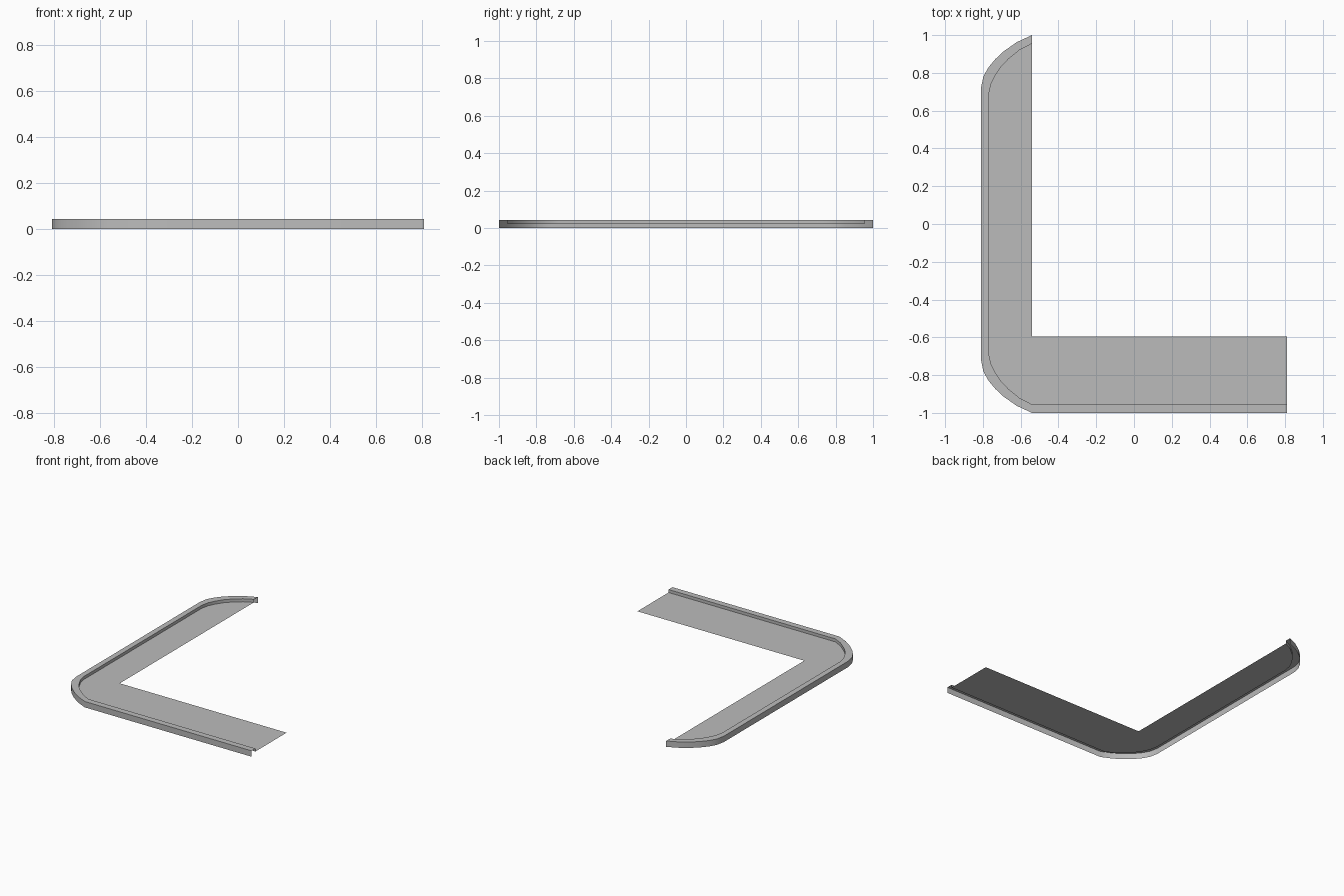
import bpy, bmesh, math

if "Cube" in bpy.data.objects:
    bpy.data.objects.remove(bpy.data.objects["Cube"])

TOP, FLOOR = 0.043, 0.021
END_X, INNER_X, INNER_Y = 0.81, -0.54, -0.595

grey = bpy.data.materials.new("plain grey")
grey.use_nodes = True
colour = (0.5, 0.5, 0.5, 1)
grey.diffuse_color = colour
grey.node_tree.nodes["Principled BSDF"].inputs["Base Color"].default_value = colour

# Rounded corner, mirrored front to back, then the straight front run
outer_corner = [(-0.54, 1), (-0.62, 0.963), (-0.69, 0.914), (-0.735, 0.872),
                (-0.77, 0.83), (-0.798, 0.78), (-0.81, 0.72)]
inner_corner = [(-0.54, 0.955), (-0.605, 0.922), (-0.665, 0.873), (-0.7, 0.837),
                (-0.732, 0.79), (-0.758, 0.738), (-0.77, 0.68)]


def full_path(corner):
    mirrored = [(x, -y) for x, y in reversed(corner)]
    return corner + mirrored + [(END_X, mirrored[-1][1])]


outer, inner = full_path(outer_corner), full_path(inner_corner)


def make_object(name, build):
    bm = bmesh.new()
    build(bm)
    mesh = bpy.data.meshes.new(name)
    bm.to_mesh(mesh)
    bm.free()
    mesh.materials.append(grey)
    obj = bpy.data.objects.new(name, mesh)
    bpy.context.collection.objects.link(obj)
    bpy.ops.object.select_all(action="DESELECT")
    obj.select_set(True)
    bpy.context.view_layer.objects.active = obj
    bpy.ops.object.shade_smooth_by_angle(angle=math.radians(30))
    return obj


# Raised rim: outer wall, flat top and inner wall, open underneath
def build_rim(bm):
    rails = [(outer, 0), (outer, TOP), (inner, TOP), (inner, FLOOR)]
    rows = [[bm.verts.new((x, y, z)) for x, y in path] for path, z in rails]
    for a, b in zip(rows, rows[1:]):
        for i in range(len(a) - 1):
            bm.faces.new((a[i], a[i + 1], b[i + 1], b[i]))


# Thin L-shaped floor inside the rim
def build_floor(bm):
    outline = inner + [(END_X, INNER_Y), (INNER_X, INNER_Y)]
    bm.faces.new([bm.verts.new((x, y, FLOOR)) for x, y in outline])


make_object("raised_rim", build_rim)
make_object("floor_sheet", build_floor)
